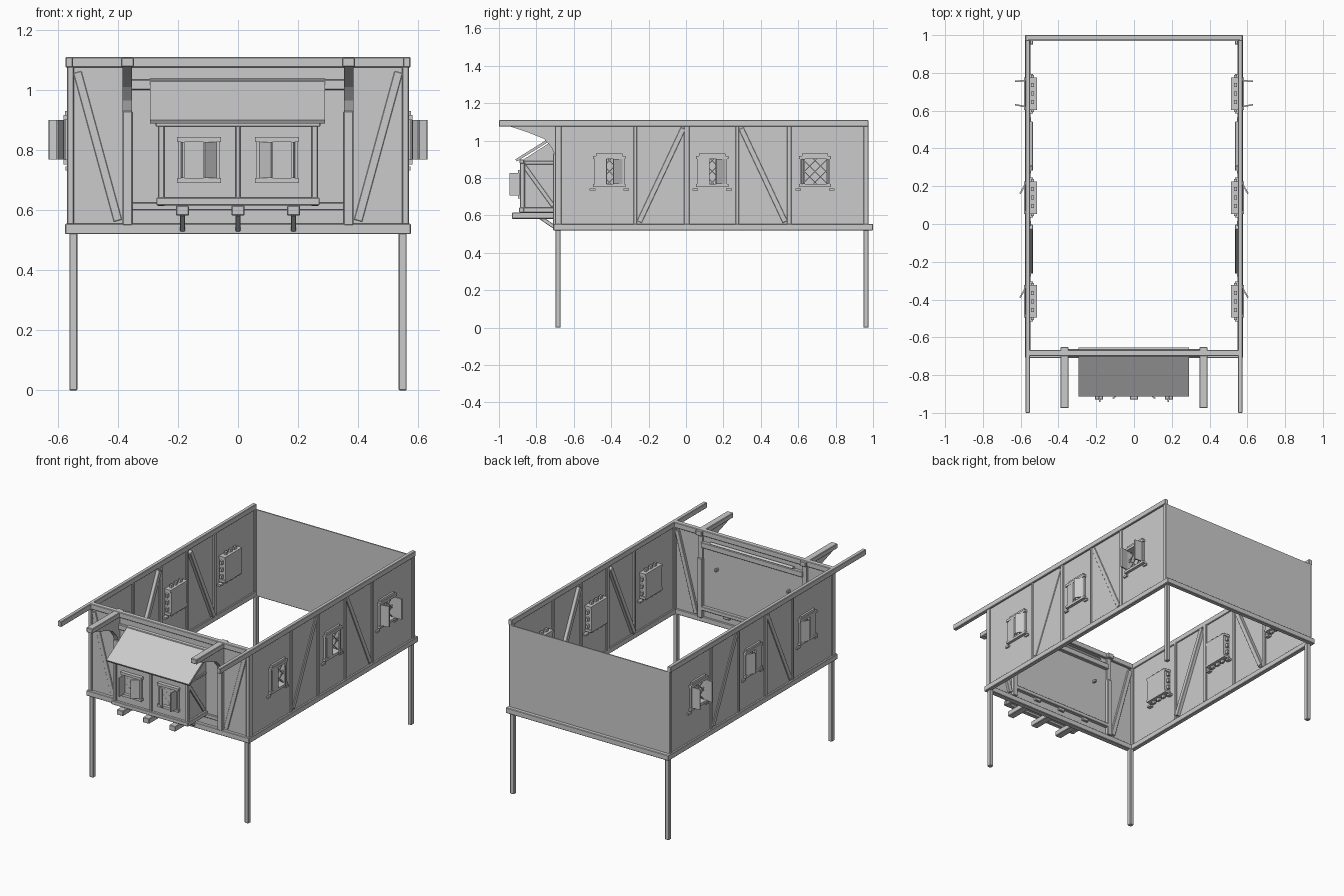
import bpy, bmesh, math
from mathutils import Matrix, Vector

if "Cube" in bpy.data.objects:
    bpy.data.objects.remove(bpy.data.objects["Cube"])

I = Matrix.Identity(4)
FLIP = Matrix.Scale(-1, 4, (1, 0, 0))
SIDES = (("right", I), ("left", FLIP))


def finish(name, bm, bevel=0.0):
    bmesh.ops.recalc_face_normals(bm, faces=bm.faces)
    me = bpy.data.meshes.new(name)
    bm.to_mesh(me)
    bm.free()
    ob = bpy.data.objects.new(name, me)
    bpy.context.collection.objects.link(ob)
    if bevel:
        mod = ob.modifiers.new("edge_wear", 'BEVEL')
        mod.width, mod.segments = bevel, 1
    return ob


def box(name, x, y, z, M=I, bevel=0.0):
    bm = bmesh.new()
    size = Matrix.Diagonal((x[1] - x[0], y[1] - y[0], z[1] - z[0], 1))
    mid = Matrix.Translation([(a[0] + a[1]) / 2 for a in (x, y, z)])
    bmesh.ops.create_cube(bm, size=1, matrix=M @ mid @ size)
    return finish(name, bm, bevel)


def timber(name, x, y, z, M=I):
    return box(name, x, y, z, M, 0.003)


def strut(name, p, q, side, width, depth, M=I, bevel=0.002):
    """Slanted bar from p to q; 'side' is the direction of its depth."""
    p, q, s = Vector(p), Vector(q), Vector(side)
    d = (q - p).normalized()
    R = Matrix((d.cross(s), s, d)).transposed().to_4x4()
    h = (q - p).length / 2
    return box(name, (-width / 2, width / 2), (-depth / 2, depth / 2), (-h, h),
               M @ Matrix.Translation((p + q) / 2) @ R, bevel)


def prism(name, pts, x0, x1, M=I):
    """Side profile (y, z) extruded along x."""
    bm = bmesh.new()
    f = bm.faces.new([bm.verts.new((x0, y, z)) for y, z in pts])
    r = bmesh.ops.extrude_face_region(bm, geom=[f])
    vs = [v for v in r['geom'] if isinstance(v, bmesh.types.BMVert)]
    bmesh.ops.translate(bm, vec=(x1 - x0, 0, 0), verts=vs)
    bm.transform(M)
    return finish(name, bm)


def window(name, M, hw, hh, angles, niche):
    """Casement window; local -y is outward."""
    t = 0.012
    for s in (-1, 1):
        a, b = sorted((s * hw, s * (hw + t)))
        box(name + "_jamb", (a, b), (-.012, niche), (-hh, hh), M)
        a, b = sorted((s * hh, s * (hh + .016)))
        box(name + "_lintel_or_sill", (-hw - .018, hw + .018), (-.018, niche), (a, b), M)
    box(name + "_pane", (-hw, hw), (niche - .006, niche), (-hh, hh), M)
    # diagonal lattice, each bar clipped to the opening
    yl = 0.004
    for s in (-1, 1):
        for k in (-1, 0, 1):
            c = k * hw * 0.85
            lo, hi = max(-hw, c - hh), min(hw, c + hh)
            strut(name + "_lattice", (lo, yl, s * (lo - c)), (hi, yl, s * (hi - c)),
                  (0, 1, 0), .005, .005, M, 0)
    # hinged shutters
    for s, ang in zip((-1, 1), angles):
        H = M @ Matrix.Translation((s * hw, -.012, 0)) @ Matrix.Rotation(s * math.radians(ang), 4, 'Z')
        w = 0.9 * hw if hw < 0.06 else 0.8 * hw
        x = (0, w) if s < 0 else (-w, 0)
        box(name + "_shutter", x, (-.004, .004), (-hh, hh), H)


# Legs, corner posts and side framing, mirrored left and right
WIN_Y, WIN_Z, HW, HH = (-0.41, 0.14, 0.69), 0.835, 0.068, 0.066
for side, M in SIDES:
    for end, y in (("front", -0.685), ("back", 0.963)):
        timber(f"{side}_{end}_leg", (.535, .562), (y - .014, y + .014), (0, .525), M)
    timber(f"{side}_sill_beam", (.548, .576), (-.71, 1.0), (.52, .555), M)
    timber(f"{side}_top_beam", (.55, .575), (-1.0, .975), (1.075, 1.11), M)
    for y0, y1 in ((-.70, -.665), (-.28, -.262), (-.01, .018), (.265, .283), (.54, .565), (.95, .975)):
        timber(f"{side}_wall_post", (.546, .57), (y0, y1), (.55, 1.08), M)
    for a, b in (((-.25, .565), (-.015, 1.065)), ((.295, 1.065), (.53, .565))):
        strut(f"{side}_wall_brace", (.552, *a), (.552, *b), (1, 0, 0), .028, .034, M)

    # wall panels leave openings for the windows
    wx = (.557, .564)
    prev = -.69
    for y in WIN_Y:
        box(f"{side}_wall_panel", wx, (prev, y - HW), (.55, 1.08), M)
        box(f"{side}_panel_below", wx, (y - HW, y + HW), (.55, WIN_Z - HH), M)
        box(f"{side}_panel_above", wx, (y - HW, y + HW), (WIN_Z + HH, 1.08), M)
        prev = y + HW
    box(f"{side}_wall_panel", wx, (prev, .975), (.55, 1.08), M)

    # windows, the rearmost with its shutters wide open
    for y, ang in zip(WIN_Y, ((3, 30), (3, 30), (80, 88))):
        W = M @ Matrix.Translation((.564, y, WIN_Z)) @ Matrix.Rotation(math.pi / 2, 4, 'Z')
        window(f"{side}_window", W, HW, HH, ang, .05)
        box(f"{side}_window_hood", (-.07, .07), (-.012, 0), (.082, .096), W)
        for s in (-1, 1):
            a, b = sorted((s * .075, s * .105))
            box(f"{side}_window_bracket", (a, b), (-.01, .03), (-.102, -.09), W)
        # knobs around the inner window frame
        for k in range(-1, 2):
            c = k * .045
            for s in (-1, 1):
                box(f"{side}_frame_knob", (c - .011, c + .011), (.02, .034),
                    sorted((s * .08, s * .1)), W)
                box(f"{side}_frame_knob", sorted((s * .078, s * .098)), (.02, .034),
                    (c - .011, c + .011), W)

# Back wall and cross beams
box("back_wall", (-.56, .56), (.968, .976), (.55, 1.076))
timber("back_sill_beam", (-.576, .576), (.972, 1.0), (.52, .555))
timber("front_sill_beam", (-.576, .576), (-.71, -.675), (.52, .555))
timber("front_top_beam", (-.572, .572), (-.70, -.668), (1.075, 1.11))
box("front_wall", (-.56, .56), (-.69, -.683), (.55, 1.08))
timber("front_upper_rail", (-.36, .36), (-.705, -.662), (1.0, 1.035))
timber("front_lower_rail", (-.36, .36), (-.70, -.662), (.60, .625))

# Front posts, corner braces, projecting roof beams with curved brackets
for side, M in SIDES:
    timber(f"{side}_front_post", (.352, .385), (-.712, -.662), (.55, .93), M)
    strut(f"{side}_front_brace", (.535, -.682, 1.06), (.40, -.682, .565), (0, 1, 0), .028, .028, M)
    timber(f"{side}_roof_beam", (.347, .39), (-.975, -.652), (1.077, 1.108), M)
    prism(f"{side}_curved_bracket", [(-.67, 1.08), (-.955, 1.08), (-.90, 1.062), (-.84, 1.042),
          (-.76, 1.01), (-.72, .965), (-.70, .92), (-.67, .92)], .353, .384, M)

# Bay body and sloping roof
prism("bay_body", [(-.875, .63), (-.875, .895), (-.688, 1.015), (-.688, .63)], -.255, .255)
prism("bay_roof", [(-.905, .888), (-.912, .9), (-.664, 1.055), (-.655, 1.043)], -.293, .29)

# Bay timber frame
timber("bay_base_beam", (-.272, .272), (-.892, -.865), (.616, .642))
timber("bay_eaves_beam", (-.275, .275), (-.89, -.865), (.878, .898))
timber("bay_centre_post", (-.008, .008), (-.888, -.87), (.63, .89))
for side, M in SIDES:
    timber(f"{side}_bay_base", (.243, .268), (-.885, -.69), (.614, .642), M)
    timber(f"{side}_bay_corner_post", (.245, .266), (-.888, -.862), (.63, .89), M)
    timber(f"{side}_bay_eaves_side", (.247, .262), (-.88, -.655), (.873, .89), M)
    strut(f"{side}_bay_side_brace", (.256, -.865, .865), (.256, -.71, .65), (1, 0, 0), .022, .014, M)
    W = Matrix.Translation((-.13 if side == "left" else .13, -.88, .767))
    window(f"{side}_bay_window", W, .056, .06, (85, 40) if side == "left" else (40, 85), .008)

# Joists and knee struts under the bay
for x in (-.185, 0, .185):
    timber("bay_joist", (x - .022, x + .022), (-.93, -.67), (.582, .615))
    strut("joist_knee", (x, -.78, .59), (x, -.70, .535), (1, 0, 0), .02, .017)
